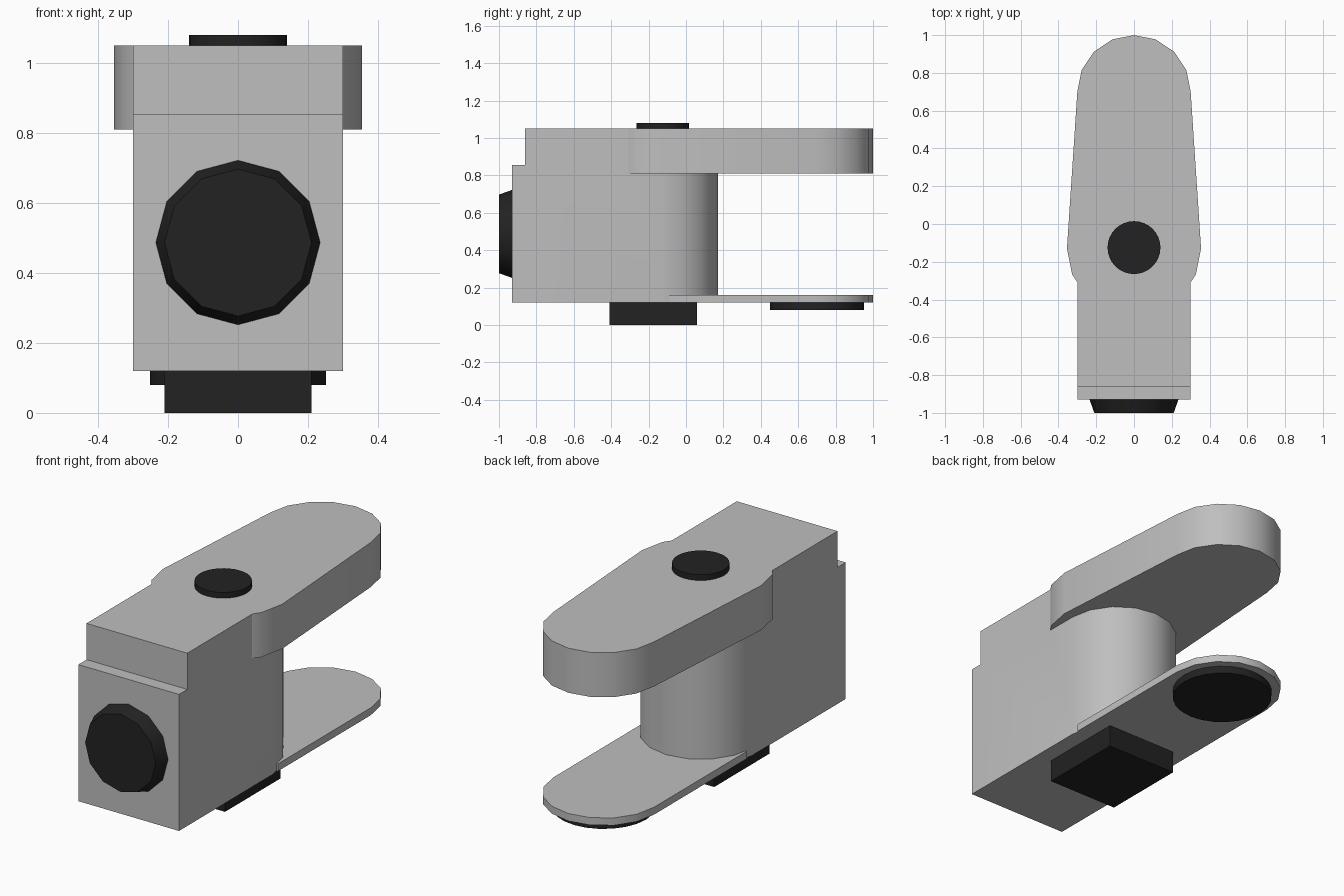
import bpy, bmesh, math
from mathutils import Matrix

cube = bpy.data.objects.get("Cube")
if cube:
    bpy.data.objects.remove(cube, do_unlink=True)


def material(name, value):
    m = bpy.data.materials.new(name)
    m.use_nodes = True
    color = (value, value, value, 1)
    m.diffuse_color = color
    m.node_tree.nodes["Principled BSDF"].inputs["Base Color"].default_value = color
    return m


GREY = material("light grey", 0.52)
BLACK = material("soft black", 0.016)


def make(name, bm, mat):
    bmesh.ops.recalc_face_normals(bm, faces=bm.faces)
    mesh = bpy.data.meshes.new(name)
    bm.to_mesh(mesh)
    bm.free()
    mesh.materials.append(mat)
    obj = bpy.data.objects.new(name, mesh)
    bpy.context.collection.objects.link(obj)
    return obj


def activate(obj):
    bpy.ops.object.select_all(action="DESELECT")
    obj.select_set(True)
    bpy.context.view_layer.objects.active = obj


def smooth(obj):
    activate(obj)
    bpy.ops.object.shade_smooth_by_angle(angle=math.radians(32))


def prism(name, outline, z0, z1, mat):
    bm = bmesh.new()
    face = bm.faces.new([bm.verts.new((x, y, z0)) for x, y in outline])
    side = bmesh.ops.extrude_face_region(bm, geom=[face])["geom"]
    bmesh.ops.translate(bm, vec=(0, 0, z1 - z0),
                        verts=[g for g in side if isinstance(g, bmesh.types.BMVert)])
    return make(name, bm, mat)


def disc(name, r0, r1, depth, sides, mat, matrix):
    bm = bmesh.new()
    bmesh.ops.create_cone(bm, cap_ends=True, segments=sides, radius1=r0,
                          radius2=r1, depth=depth, matrix=matrix)
    obj = make(name, bm, mat)
    smooth(obj)
    return obj


def half_round(radius, cy, start=0):
    """Eight-sided half circle, from +x over the back when start is 0."""
    return [(radius * math.cos(start + i * math.pi / 8),
             cy + radius * math.sin(start + i * math.pi / 8)) for i in range(9)]


def box(x, y0, y1):
    return [(-x, y0), (x, y0), (x, y1), (-x, y1)]


def combine(target, tool, operation):
    mod = target.modifiers.new(operation, "BOOLEAN")
    mod.operation, mod.object, mod.solver = operation, tool, "EXACT"
    activate(target)
    bpy.ops.object.modifier_apply(modifier=mod.name)
    bpy.data.objects.remove(tool, do_unlink=True)


# Housing with a rounded back, tapered upper arm, and thin lower plate
PIVOT, TIP, HALF = -0.13, 0.70, 0.30
housing = prism("housing", [(-HALF, -0.93), (HALF, -0.93)] + half_round(HALF, PIVOT),
                0.12, 1.05, GREY)
step = prism("step_cutter", box(0.5, -1.1, -0.86), 0.855, 1.2, GREY)
arm = prism("upper_arm", half_round(HALF, TIP) + half_round(0.355, PIVOT, math.pi),
            0.81, 1.05, GREY)
plate = prism("lower_plate", [(-HALF, -0.09), (HALF, -0.09)] + half_round(HALF, TIP),
              0.12, 0.16, GREY)
combine(housing, step, "DIFFERENCE")
combine(housing, arm, "UNION")
combine(housing, plate, "UNION")
smooth(housing)

# Black fittings: top knob, front lens, bottom pad and bottom block
disc("top_knob", 0.14, 0.14, 0.05, 32, BLACK, Matrix.Translation((0, -0.125, 1.056)))
disc("front_lens", 0.235, 0.21, 0.07, 12, BLACK,
     Matrix.Translation((0, -0.965, 0.487)) @ Matrix.Rotation(math.pi / 2, 4, "X"))
disc("bottom_pad", 0.252, 0.252, 0.04, 24, BLACK, Matrix.Translation((0, TIP, 0.10)))
prism("bottom_block", box(0.21, -0.41, 0.06), 0, 0.12, BLACK)
